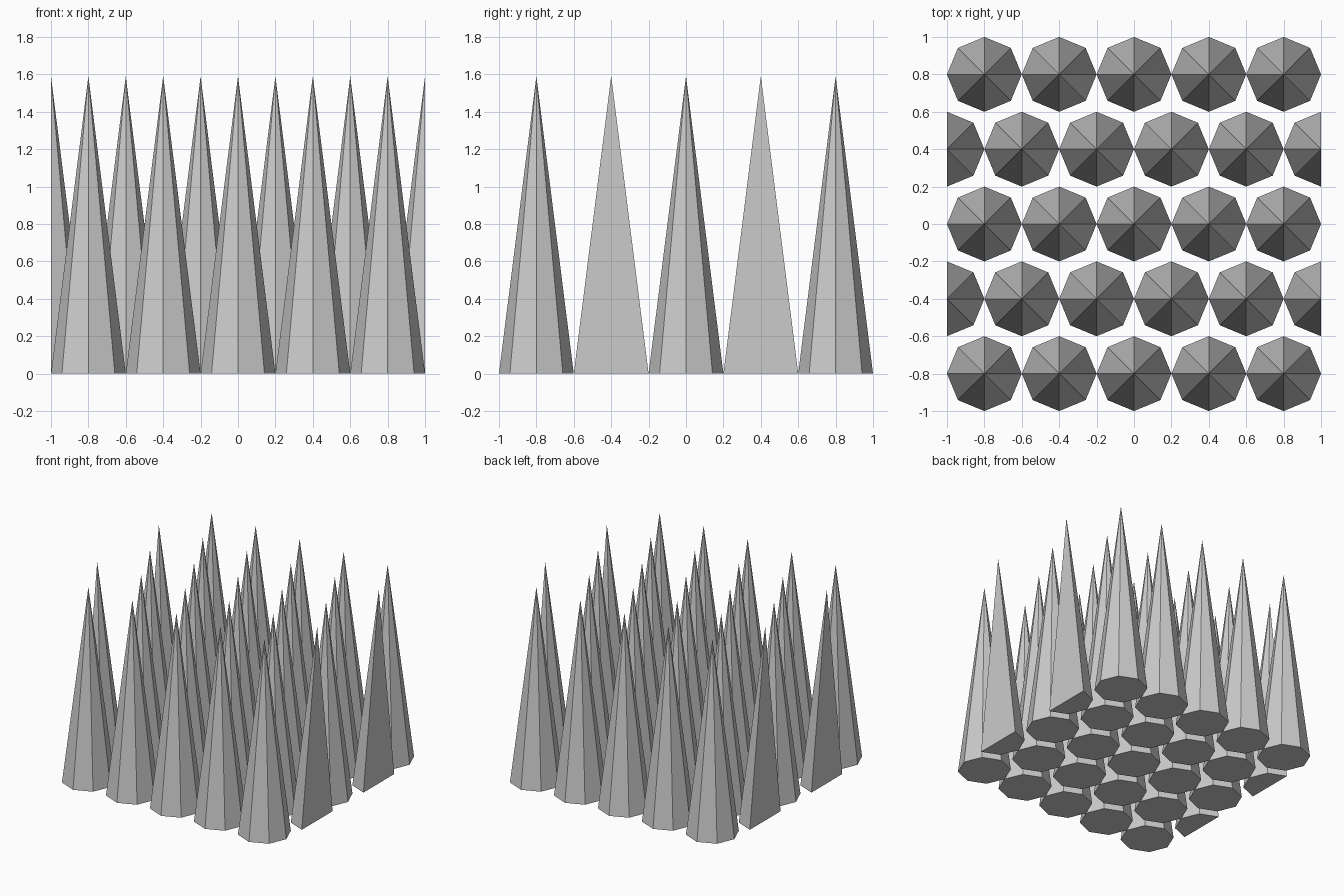
import bpy
import bmesh
from math import sin, cos, pi

if "Cube" in bpy.data.objects:
    bpy.data.objects.remove(bpy.data.objects["Cube"])

RADIUS, HEIGHT, SIDES = 0.2, 1.59, 8


def spike(name, x, y, start=0, steps=SIDES - 1):
    """Eight-sided spike, or a closed half spike when only some steps are swept."""
    bm = bmesh.new()
    ring = []
    for i in range(steps + 1):
        a = 2 * pi * (start + i) / SIDES
        ring.append(bm.verts.new((RADIUS * cos(a), RADIUS * sin(a), 0)))
    tip = bm.verts.new((0, 0, HEIGHT))
    bm.faces.new(ring[::-1])
    for i, v in enumerate(ring):
        bm.faces.new((v, ring[(i + 1) % len(ring)], tip))
    mesh = bpy.data.meshes.new(name)
    bm.to_mesh(mesh)
    bm.free()
    obj = bpy.data.objects.new(name, mesh)
    obj.location = (x, y, 0)
    bpy.context.collection.objects.link(obj)


# Rows of five whole spikes
for y in (-0.8, 0, 0.8):
    for i in range(5):
        spike("spike", -0.8 + 0.4 * i, y)

# Staggered rows: four whole spikes with a half spike flush at each end
for y in (-0.4, 0.4):
    for i in range(4):
        spike("staggered_spike", -0.6 + 0.4 * i, y)
    spike("left_half_spike", -1, y, start=-2, steps=4)
    spike("right_half_spike", 1, y, start=2, steps=4)
